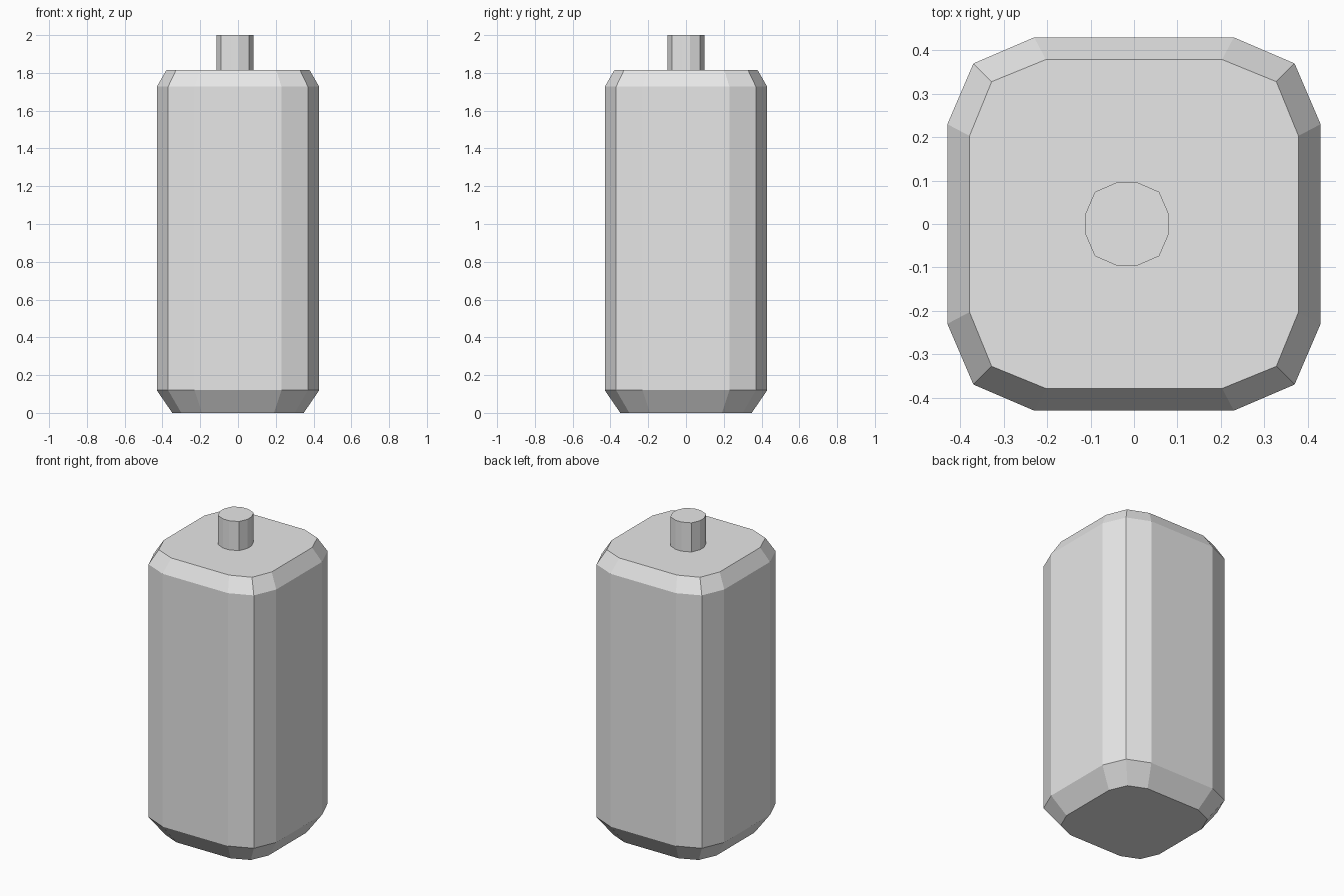
import bpy, bmesh

if "Cube" in bpy.data.objects:
    bpy.data.objects.remove(bpy.data.objects["Cube"])

grey = bpy.data.materials.new("plain_grey")
grey.diffuse_color = (0.8, 0.8, 0.8, 1)
grey.use_nodes = True
grey.node_tree.nodes["Principled BSDF"].inputs["Base Color"].default_value = grey.diffuse_color


def outline(near, mid, half, cx=0.0):
    """Twelve-sided rounded square, counter-clockwise, from one quarter."""
    quarter = [(half, near), (mid, mid), (near, half)]
    points = []
    for _ in range(4):
        points += quarter
        quarter = [(-y, x) for x, y in quarter]
    return [(x + cx, y) for x, y in points]


def loft(name, sections):
    """Skin a closed solid through (height, outline) sections."""
    bm = bmesh.new()
    rings = [[bm.verts.new((x, y, z)) for x, y in pts] for z, pts in sections]
    for low, high in zip(rings, rings[1:]):
        n = len(low)
        for i in range(n):
            j = (i + 1) % n
            bm.faces.new((low[i], low[j], high[j], high[i]))
    bm.faces.new(rings[0][::-1])
    bm.faces.new(rings[-1])
    mesh = bpy.data.meshes.new(name)
    bm.to_mesh(mesh)
    bm.free()
    mesh.materials.append(grey)
    obj = bpy.data.objects.new(name, mesh)
    bpy.context.collection.objects.link(obj)
    return obj


# Rounded square body with chamfered base and shoulder
side = outline(0.23, 0.37, 0.43)
loft("body", [
    (0.0, outline(0.19, 0.30, 0.348)),
    (0.12, side),
    (1.727, side),
    (1.815, outline(0.203, 0.328, 0.379)),
])

# Slightly off-centre terminal on top
post = outline(0.021, 0.074, 0.097, cx=-0.016)
loft("terminal", [(1.81, post), (2.0, post)])
